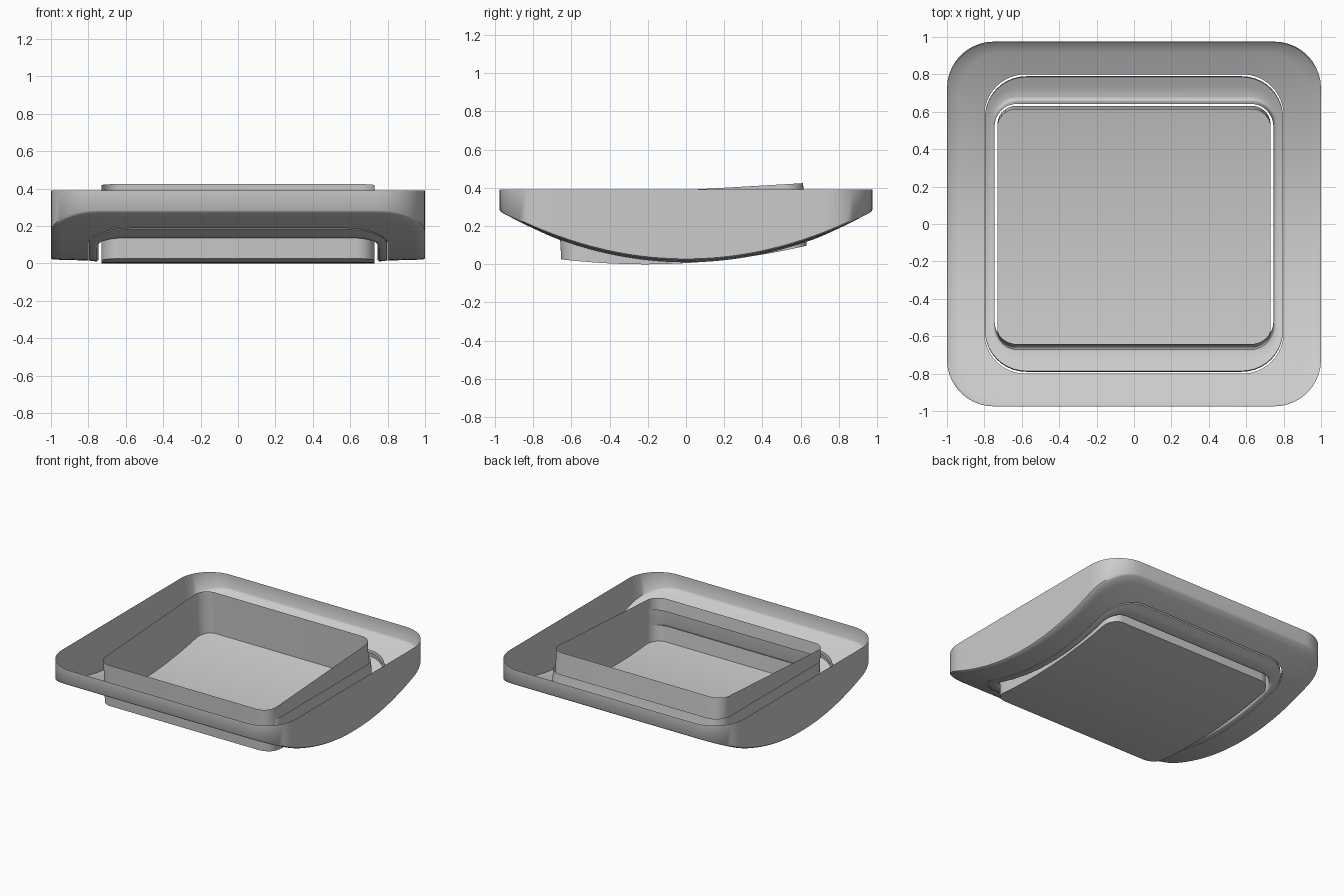
import bpy, bmesh
from math import sin, cos, pi, radians
from mathutils import Matrix

cube = bpy.data.objects.get("Cube")
if cube:
    bpy.data.objects.remove(cube)

CORNER, SIDE = 10, 24


def outline(hx, hy, r, height, cy=0.0):
    """Rounded rectangle, mirrored in x, whose height depends on y."""
    half = []
    for i in range(CORNER + 1):
        a = -pi / 2 + pi / 2 * i / CORNER
        half.append((hx - r + r * cos(a), -hy + r + r * sin(a)))
    for i in range(1, SIDE):
        half.append((hx, (-hy + r) + 2 * (hy - r) * i / SIDE))
    half += [(x, -y) for x, y in reversed(half[:CORNER + 1])]
    pts = half + [(-x, y) for x, y in reversed(half)]
    return [(x, y + cy, height(y + cy)) for x, y in pts]


def bowed(base, bend=0.27):
    return lambda y: base + bend * y * y


def level(z):
    return lambda y: z


def loft(name, loops, floor=False, tilt=0.0, smooth=50):
    """Skin consecutive outlines; optionally close the first one."""
    bm = bmesh.new()
    rows = [[bm.verts.new(p) for p in loop] for loop in loops]
    n = len(rows[0])
    for a, b in zip(rows, rows[1:]):
        for i in range(n):
            j = (i + 1) % n
            bm.faces.new((a[i], a[j], b[j], b[i]))
    if floor:
        a = rows[0]
        for i in range(n // 2 - 1):
            bm.faces.new((a[i + 1], a[i], a[n - 1 - i], a[n - 2 - i]))
    bm.transform(Matrix.Rotation(tilt, 4, 'X'))
    mesh = bpy.data.meshes.new(name)
    bm.to_mesh(mesh)
    bm.free()
    obj = bpy.data.objects.new(name, mesh)
    bpy.context.collection.objects.link(obj)
    bpy.ops.object.select_all(action='DESELECT')
    obj.select_set(True)
    bpy.context.view_layer.objects.active = obj
    bpy.ops.object.shade_smooth_by_angle(angle=radians(smooth))
    return obj


# Outer frame: turned-up opening lip, bowed underside, vertical outer wall
loft("outer_frame", [
    outline(0.80, 0.80, 0.22, bowed(0.055)),
    outline(0.80, 0.80, 0.22, bowed(0.015)),
    outline(0.87, 0.86, 0.23, bowed(0.017)),
    outline(0.94, 0.92, 0.24, bowed(0.019)),
    outline(0.99, 0.968, 0.25, bowed(0.020)),
    outline(1.00, 0.975, 0.25, bowed(0.028)),
    outline(1.00, 0.975, 0.25, level(0.39)),
])

# Inner bezel: small outer lip, bowed band, collar around the rocker
loft("inner_bezel", [
    outline(0.745, 0.642, 0.12, level(0.27)),
    outline(0.745, 0.655, 0.12, bowed(0.045)),
    outline(0.746, 0.662, 0.12, bowed(0.018)),
    outline(0.755, 0.68, 0.13, bowed(0.010)),
    outline(0.775, 0.735, 0.17, bowed(0.012)),
    outline(0.797, 0.79, 0.22, bowed(0.015)),
    outline(0.797, 0.785, 0.22, bowed(0.05)),
], smooth=70)

# Rocker: open tub with a gently bowed floor, tipped toward the front
loft("rocker", [
    outline(0.73, 0.643, 0.10, bowed(0.006, 0.135), cy=-0.007),
    outline(0.73, 0.643, 0.10, level(0.388), cy=-0.007),
], floor=True, tilt=radians(3.3))
